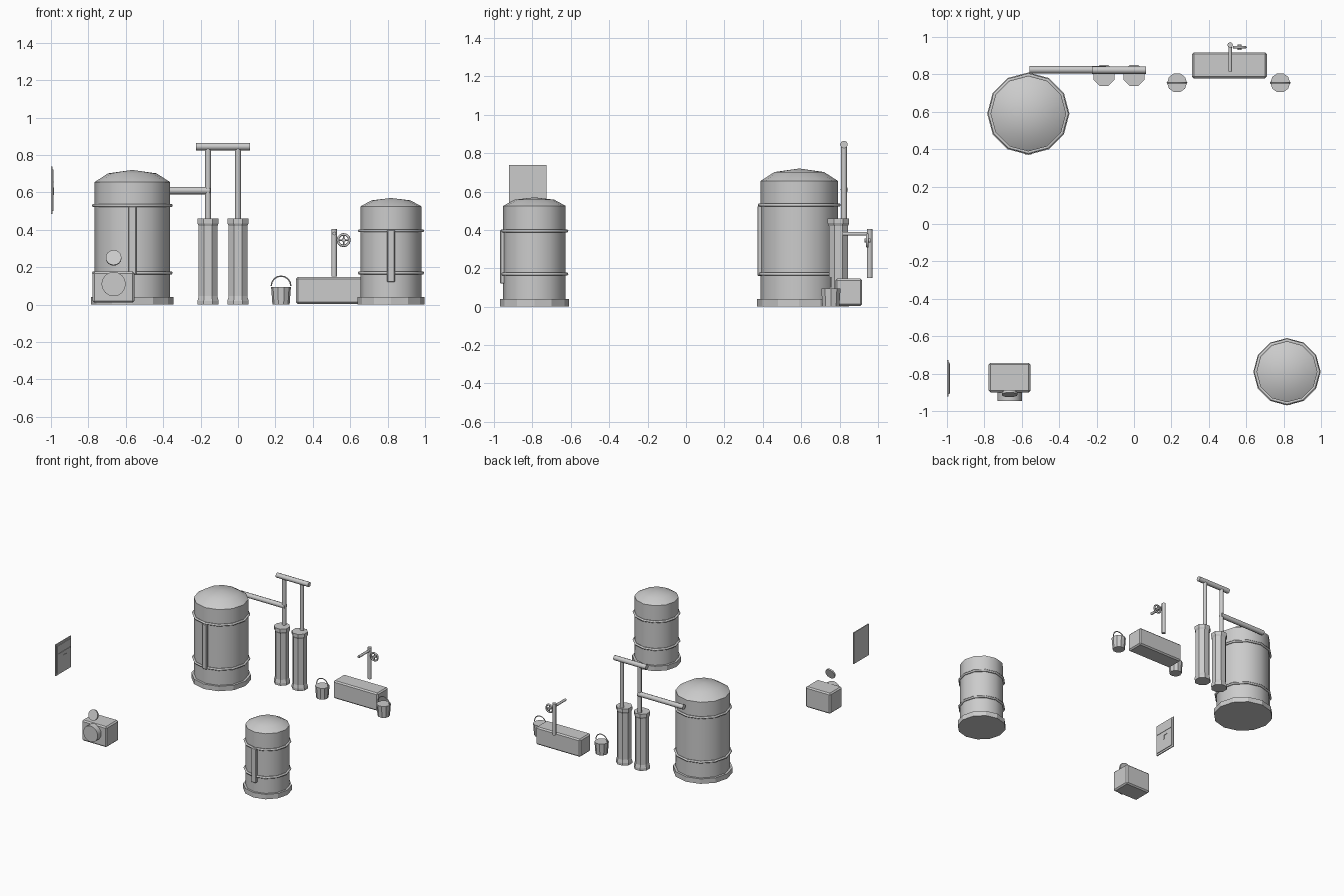
import bpy, bmesh, math
from mathutils import Vector, Matrix

if "Cube" in bpy.data.objects:
    bpy.data.objects.remove(bpy.data.objects["Cube"])

grey = bpy.data.materials.new("plain_grey")
grey.diffuse_color = (0.6, 0.6, 0.6, 1)
grey.use_nodes = True
grey.node_tree.nodes["Principled BSDF"].inputs["Base Color"].default_value = grey.diffuse_color


def finish(name, bm, angle=None):
    bmesh.ops.recalc_face_normals(bm, faces=bm.faces[:])
    me = bpy.data.meshes.new(name)
    bm.to_mesh(me)
    bm.free()
    me.materials.append(grey)
    ob = bpy.data.objects.new(name, me)
    bpy.context.collection.objects.link(ob)
    if angle:
        bpy.ops.object.select_all(action='DESELECT')
        ob.select_set(True)
        bpy.context.view_layer.objects.active = ob
        bpy.ops.object.shade_smooth_by_angle(angle=math.radians(angle))
    return ob


def lathe(name, x, y, profile, n=12, turn=0.0, angle=None):
    """Turned shape from (radius, z) points, closed by flat caps."""
    bm = bmesh.new()
    rings = []
    for r, z in profile:
        if r == 0:
            rings.append([bm.verts.new((x, y, z))] * n)
            continue
        rings.append([bm.verts.new((x + r * math.cos(turn + 2 * math.pi * i / n),
                                    y + r * math.sin(turn + 2 * math.pi * i / n), z)) for i in range(n)])
    for a, b in zip(rings, rings[1:]):
        for i in range(n):
            j = (i + 1) % n
            vs = [a[i], a[j], b[j], b[i]]
            bm.faces.new(list(dict.fromkeys(vs)))
    for ring, (r, z) in ((rings[0], profile[0]), (rings[-1], profile[-1])):
        if r:
            bm.faces.new(ring)
    return finish(name, bm, angle)


def box(name, lo, hi, bevel=0.0):
    bm = bmesh.new()
    lo, hi = Vector(lo), Vector(hi)
    bmesh.ops.create_cube(bm, size=1, matrix=Matrix.Translation((lo + hi) / 2) @ Matrix.Diagonal((*(hi - lo), 1)))
    if bevel:
        bmesh.ops.bevel(bm, geom=bm.edges[:], offset=bevel, segments=1, affect='EDGES')
    return finish(name, bm)


def rod(name, a, b, r, n=8, angle=50):
    a, b = Vector(a), Vector(b)
    bm = bmesh.new()
    rot = (b - a).to_track_quat('Z', 'Y').to_matrix().to_4x4()
    bmesh.ops.create_cone(bm, cap_ends=True, segments=n, radius1=r, radius2=r, depth=(b - a).length,
                          matrix=Matrix.Translation((a + b) / 2) @ rot)
    return finish(name, bm, angle)


def hoop(name, c, R, r, n=12, m=6, upright=False, arc=1.0):
    """Torus or part of one, flat or standing in the xz plane."""
    bm = bmesh.new()
    rows = []
    closed = arc == 1.0
    for i in range(n if closed else n + 1):
        t = 2 * math.pi * arc * i / n
        row = []
        for k in range(m):
            p = 2 * math.pi * k / m
            d, h = R + r * math.cos(p), r * math.sin(p)
            u, v = d * math.cos(t), d * math.sin(t)
            row.append(bm.verts.new(Vector(c) + Vector((u, h, v) if upright else (u, v, h))))
        rows.append(row)
    for i in range(n):
        a, b = rows[i], rows[(i + 1) % len(rows)]
        for k in range(m):
            bm.faces.new((a[k], a[(k + 1) % m], b[(k + 1) % m], b[k]))
    if not closed:
        bm.faces.new(rows[0])
        bm.faces.new(rows[-1])
    return finish(name, bm, 65)


# Two domed tanks with base, hoops and sight gauge
def tank(name, x, y, r, base_r, top, peak, hoops, gauge):
    lathe(name + "_base", x, y, [(base_r, 0), (base_r, 0.04)])
    lathe(name + "_body", x, y, [(r, 0.03), (r, top), (r * 0.64, top + (peak - top) * 0.72), (0, peak)], angle=35)
    for z in hoops:
        hoop(name + "_hoop", (x, y, z), r + 0.005, 0.009)
    box(name + "_gauge", (x - 0.021, y - r - 0.016, gauge[0]), (x + 0.021, y - r + 0.02, gauge[1]), 0.004)


tank("large_tank", -0.565, 0.59, 0.202, 0.22, 0.655, 0.72, (0.17, 0.53), (0.16, 0.525))
tank("small_tank", 0.818, -0.79, 0.163, 0.18, 0.525, 0.57, (0.17, 0.395), (0.12, 0.40))

# Twin pump cylinders, risers and cross pipes
for x in (-0.16, 0.0):
    lathe("pump_cylinder", x, 0.794, [(0.061, 0), (0.061, 0.02), (0.054, 0.045), (0.054, 0.42),
                                      (0.061, 0.435), (0.061, 0.46)], n=8, turn=math.pi / 8)
    rod("pump_riser", (x, 0.823, 0.45), (x, 0.823, 0.845), 0.016)
rod("top_pipe", (-0.225, 0.823, 0.845), (0.065, 0.823, 0.845), 0.02)
rod("side_pipe", (-0.56, 0.825, 0.61), (-0.15, 0.825, 0.61), 0.02)

# Buckets with wire handles
for x in (0.23, 0.782):
    lathe("bucket", x, 0.755, [(0.046, 0), (0.053, 0.095)], n=10)
    hoop("bucket_handle", (x, 0.755, 0.1), 0.052, 0.004, n=8, m=5, upright=True, arc=0.5)

# Trough with standpipe, spout and valve wheel
box("trough", (0.31, 0.778, 0.003), (0.71, 0.918, 0.147), 0.01)
rod("standpipe", (0.514, 0.957, 0.15), (0.514, 0.957, 0.405), 0.015)
rod("spout", (0.514, 0.815, 0.38), (0.514, 0.957, 0.38), 0.01)
hoop("valve_wheel", (0.565, 0.945, 0.345), 0.031, 0.007, upright=True)
rod("valve_hub", (0.565, 0.93, 0.345), (0.565, 0.96, 0.345), 0.011)
for dx, dz in ((0.03, 0), (0, 0.03)):
    rod("valve_spoke", (0.565 - dx, 0.945, 0.345 - dz), (0.565 + dx, 0.945, 0.345 + dz), 0.004, 6)

# Motor box with front drum and small tilted dial
box("motor_box", (-0.777, -0.9, 0.01), (-0.553, -0.742, 0.177), 0.01)
rod("front_drum", (-0.665, -0.945, 0.11), (-0.665, -0.89, 0.11), 0.065, 16)
rod("small_dial", (-0.665, -0.913, 0.252), (-0.665, -0.901, 0.248), 0.042, 16)

# Notice board on the left, facing +x
box("notice_board", (-1.0, -0.922, 0.485), (-0.992, -0.727, 0.738))
box("notice_sheet", (-0.993, -0.91, 0.5), (-0.987, -0.74, 0.723))
box("notice_line", (-0.988, -0.905, 0.652), (-0.984, -0.745, 0.658))
box("notice_mark_upright", (-0.988, -0.835, 0.585), (-0.984, -0.825, 0.625))
box("notice_mark_bar", (-0.988, -0.835, 0.618), (-0.984, -0.795, 0.626))
